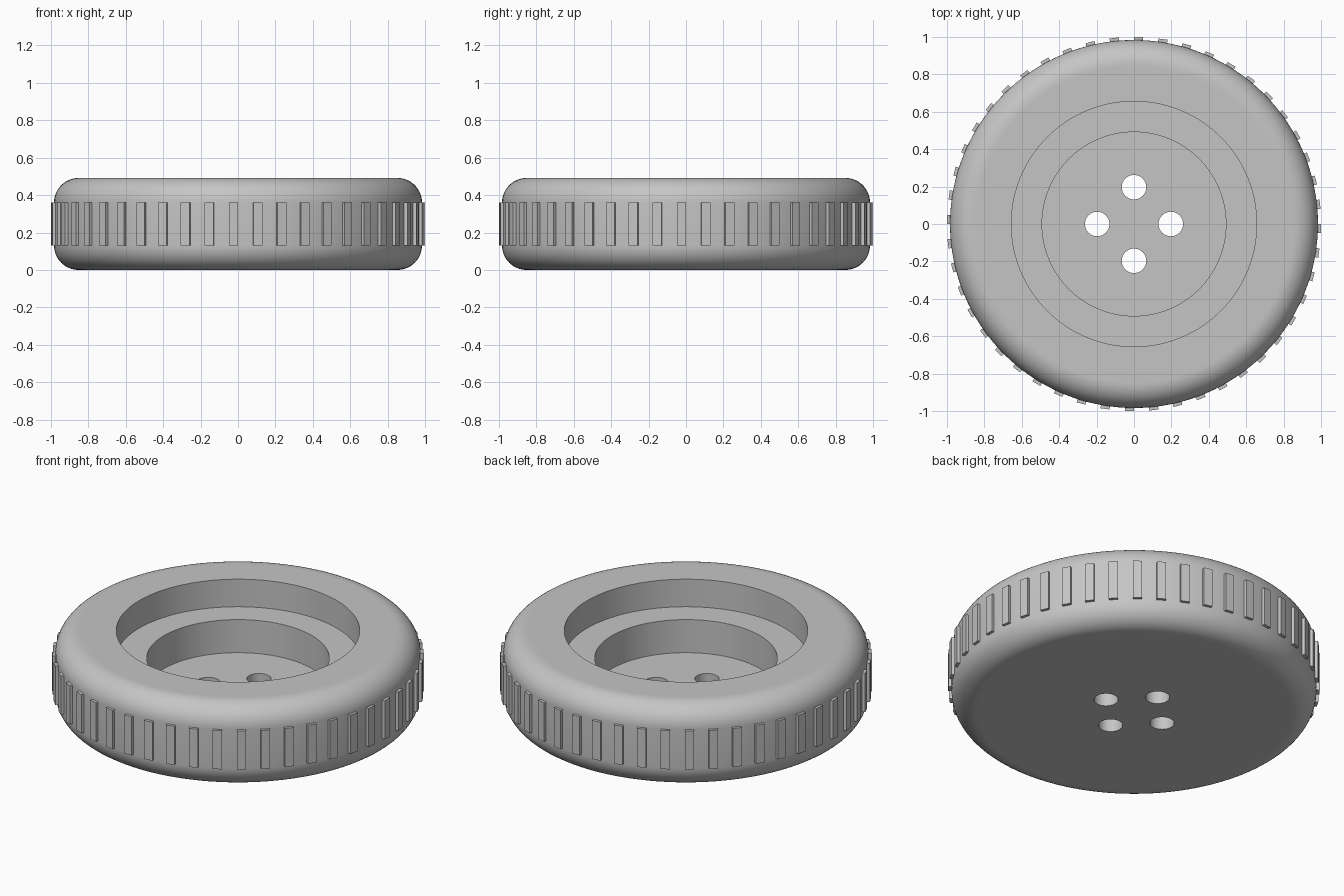
import bpy, bmesh, math
from mathutils import Matrix, Vector

default = bpy.data.objects.get("Cube")
if default:
    bpy.data.objects.remove(default, do_unlink=True)

U = 2 / 61                       # design unit
RADIUS, HEIGHT, FILLET = 30 * U, 15 * U, 4 * U
RIBS = 48

grey = bpy.data.materials.new("light grey")
grey.use_nodes = True
colour = (0.56, 0.56, 0.56, 1)
grey.diffuse_color = colour
grey.node_tree.nodes["Principled BSDF"].inputs["Base Color"].default_value = colour


def make_object(name, bm):
    bmesh.ops.recalc_face_normals(bm, faces=bm.faces)
    mesh = bpy.data.meshes.new(name)
    bm.to_mesh(mesh)
    bm.free()
    mesh.materials.append(grey)
    obj = bpy.data.objects.new(name, mesh)
    bpy.context.collection.objects.link(obj)
    return obj


def fillet(z, start):
    """Quarter-round points at the outer edge, starting at the given angle."""
    steps = 12
    return [(RADIUS - FILLET + FILLET * math.cos(start + i * math.pi / 2 / steps),
             z + FILLET * math.sin(start + i * math.pi / 2 / steps))
            for i in range(steps + 1)]


# Disc: profile from the underside, round the rim and down the stepped recess
shoulder = RADIUS - FILLET - 0.01
profile = [(0, 0), (shoulder, 0)]
profile += fillet(FILLET, -math.pi / 2) + fillet(HEIGHT - FILLET, 0)
profile += [(shoulder, HEIGHT), (20 * U, HEIGHT), (20 * U, 10 * U),
            (15 * U, 10 * U), (15 * U, 4 * U), (0, 4 * U)]
bm = bmesh.new()
verts = [bm.verts.new((r, 0, z)) for r, z in profile]
edges = [bm.edges.new(pair) for pair in zip(verts, verts[1:])]
bmesh.ops.spin(bm, geom=verts + edges, cent=(0, 0, 0), axis=(0, 0, 1),
               angle=math.tau, steps=128, use_duplicate=False)
bmesh.ops.remove_doubles(bm, verts=bm.verts, dist=1e-5)
disc = make_object("disc", bm)

# Four through holes in the floor
bm = bmesh.new()
for i in range(4):
    turn = Matrix.Rotation(i * math.pi / 2, 4, 'Z')
    bmesh.ops.create_cone(bm, cap_ends=True, segments=48, radius1=2 * U,
                          radius2=2 * U, depth=1,
                          matrix=turn @ Matrix.Translation((6 * U, 0, 0)))
cutter = make_object("hole_cutter", bm)
cutter.hide_render = True
cut = disc.modifiers.new("holes", 'BOOLEAN')
cut.operation = 'DIFFERENCE'
cut.solver = 'EXACT'
cut.object = cutter
bpy.ops.object.select_all(action='DESELECT')
bpy.context.view_layer.objects.active = disc
disc.select_set(True)
bpy.ops.object.modifier_apply(modifier=cut.name)
bpy.data.objects.remove(cutter, do_unlink=True)
bpy.ops.object.shade_smooth_by_angle(angle=math.radians(30))

# Grip ribs around the rim, each starting on its radial line
bm = bmesh.new()
size = Matrix.Diagonal(Vector((U, 1.5 * U, 7 * U, 1)))
place = Matrix.Translation((RADIUS, -0.75 * U, HEIGHT / 2))
for i in range(RIBS):
    turn = Matrix.Rotation(i * math.tau / RIBS, 4, 'Z')
    bmesh.ops.create_cube(bm, size=1, matrix=turn @ place @ size)
make_object("grip_ribs", bm)
